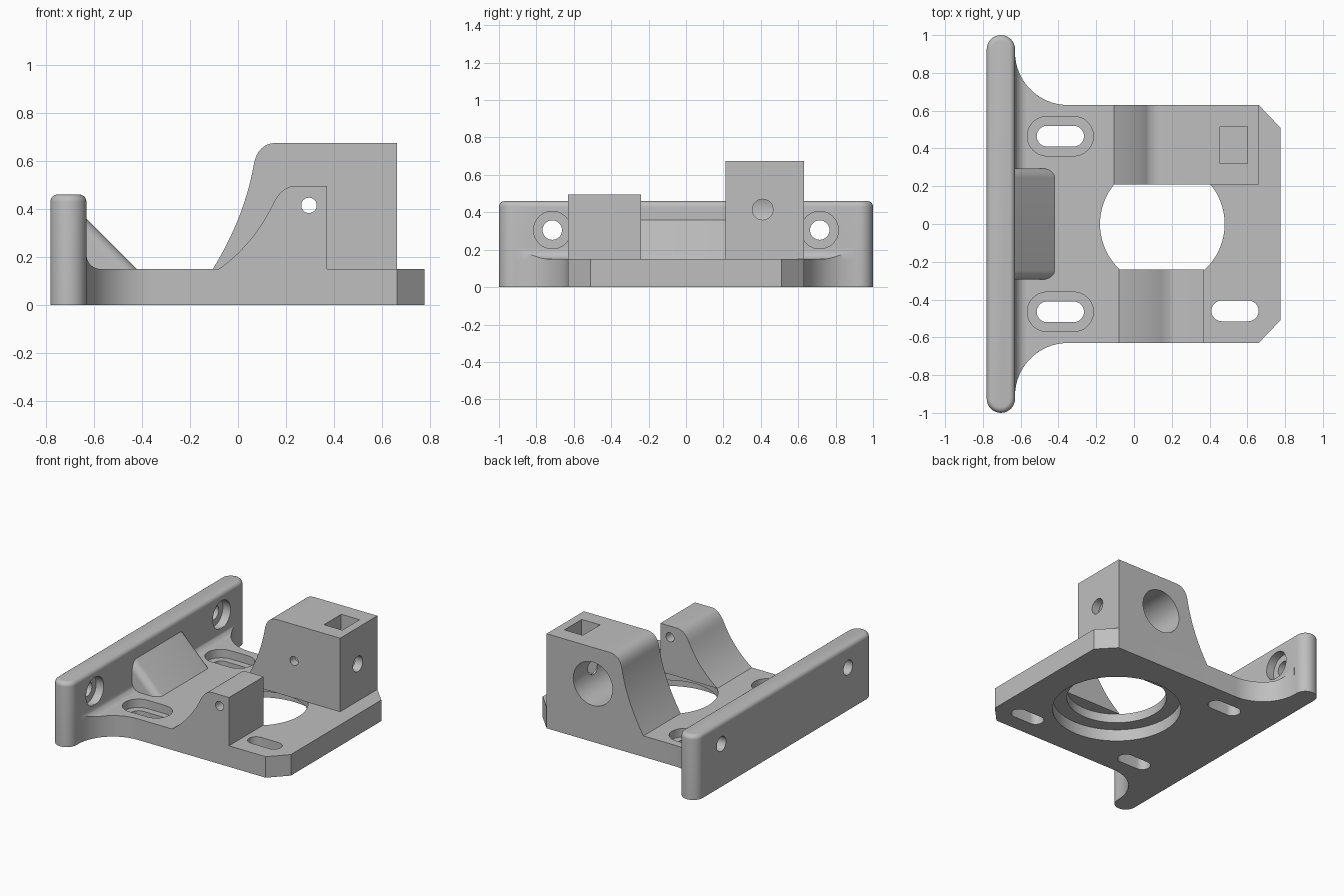
import bpy, bmesh
from math import cos, sin, radians

cube = bpy.data.objects.get("Cube")
if cube:
    bpy.data.objects.remove(cube, do_unlink=True)

GREY = (0.52, 0.52, 0.52, 1.0)
mat = bpy.data.materials.new("matte grey")
mat.use_nodes = True
mat.diffuse_color = GREY
bsdf = mat.node_tree.nodes["Principled BSDF"]
bsdf.inputs["Base Color"].default_value = GREY
bsdf.inputs["Roughness"].default_value = 0.6


# Outline helpers
def arc(cx, cy, r, a0, a1, n=16):
    steps = [radians(a0 + (a1 - a0) * i / n) for i in range(n + 1)]
    return [(cx + r * cos(a), cy + r * sin(a)) for a in steps]


def circle(cx, cy, r, n=48):
    return arc(cx, cy, r, 0, 360, n)[:-1]


def slot(cx, cy, half, r):
    d = half - r
    return arc(cx + d, cy, r, -90, 90) + arc(cx - d, cy, r, 90, 270)


def rect(x0, x1, y0, y1):
    return [(x0, y0), (x1, y0), (x1, y1), (x0, y1)]


def bend(p, c, q, n=14):
    ts = [i / n for i in range(n + 1)]
    return [tuple((1 - t) ** 2 * p[k] + 2 * t * (1 - t) * c[k] + t * t * q[k]
                  for k in (0, 1)) for t in ts]


def prism(name, pts, lo, hi, axis="z", bevel=0, pick=None):
    """Extrude an outline along an axis, optionally bevelling chosen edges."""
    place = {"x": lambda a, b, h: (h, a, b),
             "y": lambda a, b, h: (a, h, b),
             "z": lambda a, b, h: (a, b, h)}[axis]
    bm = bmesh.new()
    low = [bm.verts.new(place(a, b, lo)) for a, b in pts]
    high = [bm.verts.new(place(a, b, hi)) for a, b in pts]
    bm.faces.new(low)
    bm.faces.new(high)
    for i in range(len(pts)):
        j = (i + 1) % len(pts)
        bm.faces.new((low[i], low[j], high[j], high[i]))
    bmesh.ops.recalc_face_normals(bm, faces=bm.faces[:])
    if bevel:
        bmesh.ops.bevel(bm, geom=[e for e in bm.edges if pick(e)], offset=bevel,
                        segments=6, profile=0.5, affect="EDGES")
    mesh = bpy.data.meshes.new(name)
    bm.to_mesh(mesh)
    bm.free()
    obj = bpy.data.objects.new(name, mesh)
    bpy.context.collection.objects.link(obj)
    return obj


def finish(obj, cutters=(), operation="DIFFERENCE"):
    """Apply the cutters, then set colour and shading."""
    for cutter in cutters:
        mod = obj.modifiers.new("cut", "BOOLEAN")
        mod.operation, mod.solver, mod.object = operation, "EXACT", cutter
    graph = bpy.context.evaluated_depsgraph_get()
    graph.update()
    mesh = bpy.data.meshes.new_from_object(obj.evaluated_get(graph))
    obj.modifiers.clear()
    obj.data = mesh
    for cutter in cutters:
        bpy.data.objects.remove(cutter, do_unlink=True)
    mesh.materials.clear()
    mesh.materials.append(mat)
    bpy.ops.object.select_all(action="DESELECT")
    obj.select_set(True)
    bpy.context.view_layer.objects.active = obj
    bpy.ops.object.shade_smooth_by_angle(angle=radians(30))


# Base plate: flared toward the wall, chamfered at the far corners
T = 0.15
half_outline = [(0.775, 0.51), (0.66, 0.63)] + arc(-0.35, 0.91, 0.28, 270, 180) + [(-0.65, 0.91)]
outline = half_outline + [(x, -y) for x, y in reversed(half_outline)]
plate = prism("base_plate", outline, 0, T)
cuts = [prism("c", circle(0.15, 0, 0.33, 72), -0.1, 0.3),
        prism("c", circle(0.15, 0, 0.425, 72), -0.1, 0.085),
        prism("c", slot(0.535, -0.46, 0.125, 0.055), -0.1, 0.3)]
for y in (-0.465, 0.465):
    cuts.append(prism("c", slot(-0.39, y, 0.125, 0.055), -0.1, 0.3))
    cuts.append(prism("c", slot(-0.39, y, 0.175, 0.105), 0.09, 0.3))
finish(plate, cuts)

# Mounting wall: rounded ends and top edge, two counterbored screw holes
wall_outline = arc(-0.705, 0.925, 0.075, 0, 180) + arc(-0.705, -0.925, 0.075, 180, 360)
wall = prism("mounting_wall", wall_outline, 0, 0.46, bevel=0.03,
             pick=lambda e: all(v.co.z > 0.4 for v in e.verts))
cuts = []
for y in (-0.715, 0.715):
    cuts.append(prism("c", circle(y, 0.305, 0.052), -1, 0, "x"))
    cuts.append(prism("c", circle(y, 0.305, 0.1), -0.69, 0, "x"))
finish(wall, cuts)

# Fillet between wall and plate, trimmed to the plate outline
fillet_profile = [(-0.64, 0.14), (-0.57, 0.14)] + arc(-0.57, 0.21, 0.06, 270, 180, 10) + [(-0.64, 0.21)]
fillet = prism("wall_fillet", fillet_profile, -0.9, 0.9, "y")
finish(fillet, [prism("c", outline, 0, 0.5)], "INTERSECT")

# Sloped rib bracing the wall
rib = prism("wall_rib", [(-0.68, 0.1), (-0.37, 0.1), (-0.68, 0.41)], -0.295, 0.295, "y", 0.05,
            lambda e: abs(e.verts[0].co.x - e.verts[1].co.x) > 0.1
            and abs(e.verts[0].co.z - e.verts[1].co.z) > 0.1)
finish(rib)

# Tall back block: blind bore, rod hole, set screw hole and nut pocket
HX, HZ = 0.295, 0.415
profile = (bend((-0.105, T), (0.025, 0.36), (0.065, 0.58))
           + bend((0.065, 0.58), (0.08, 0.675), (0.165, 0.675))[1:]
           + [(0.66, 0.675), (0.66, T)])
back_block = prism("back_block", profile, 0.21, 0.63, "y")
finish(back_block, [
    prism("c", circle(HX, HZ, 0.032), 0, 1, "y"),
    prism("c", circle(HX, HZ, 0.155), 0.27, 1, "y"),
    prism("c", circle(0.41, HZ, 0.055), 0.3, 1, "x"),
    prism("c", rect(0.455, 0.6, 0.32, 0.515), 0.31, 1)])

# Low front block with matching rod hole
profile = (bend((-0.08, T), (0.06, 0.25), (0.14, 0.41))
           + bend((0.14, 0.41), (0.18, 0.495), (0.235, 0.495))[1:]
           + [(0.37, 0.495), (0.37, T)])
front_block = prism("front_block", profile, -0.63, -0.24, "y")
finish(front_block, [prism("c", circle(HX, HZ, 0.032), -1, 0, "y")])
